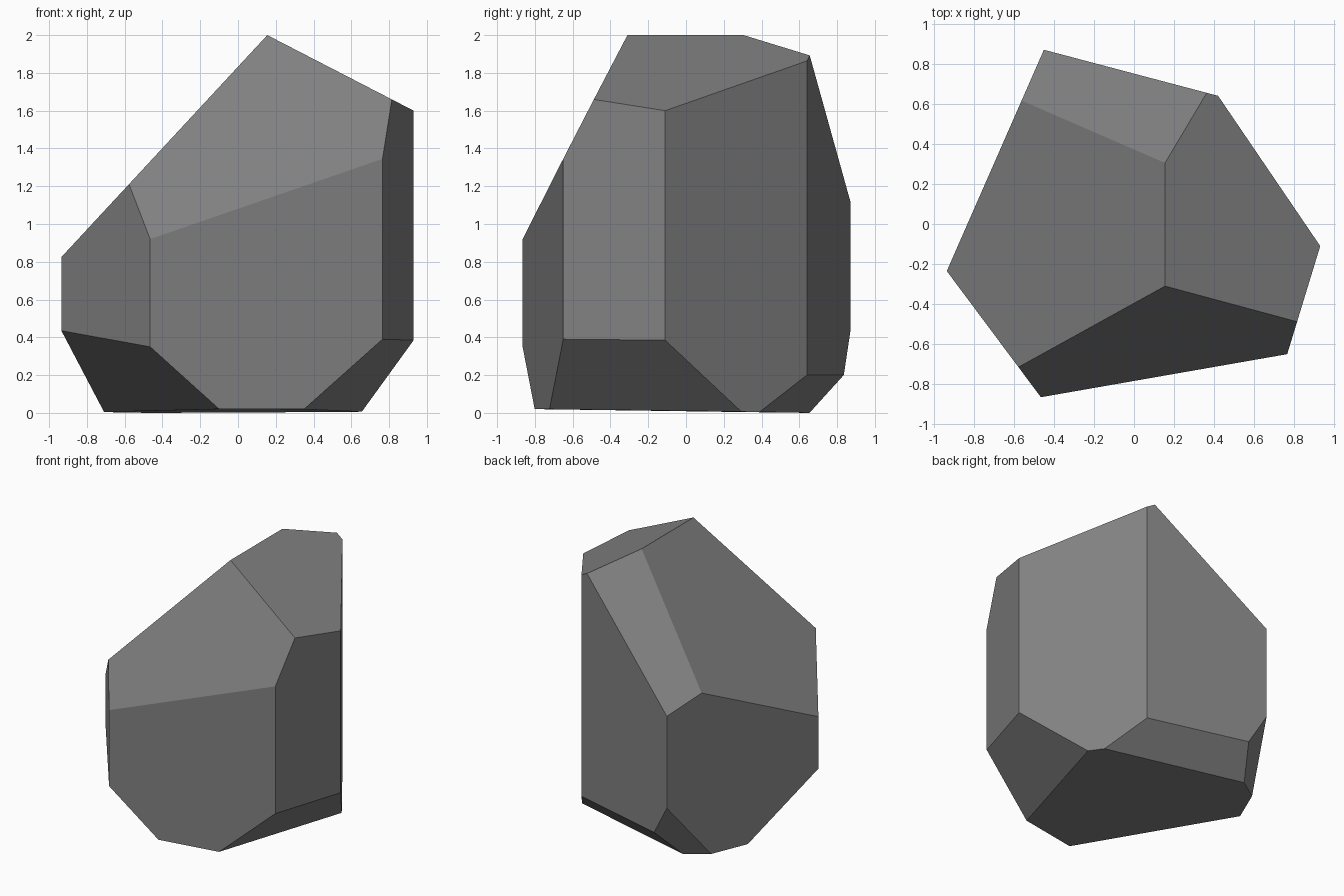
import bpy, bmesh
from mathutils import Vector
from mathutils.geometry import normal

cube = bpy.data.objects.get("Cube")
if cube:
    bpy.data.objects.remove(cube)

# Corners of the upright six-sided block
LEFT, FRONT_L, FRONT_R = (-.935, -.235), (-.465, -.865), (.765, -.65)
RIGHT, BACK_R, BACK_L = (.93, -.11), (.42, .64), (-.45, .87)
outline = [LEFT, FRONT_L, FRONT_R, RIGHT, BACK_R, BACK_L]

bm = bmesh.new()
base = bm.faces.new([bm.verts.new((x, y, -.3)) for x, y in outline])
grown = bmesh.ops.extrude_face_region(bm, geom=[base])["geom"]
bmesh.ops.translate(bm, vec=(0, 0, 2.8),
                    verts=[g for g in grown if isinstance(g, bmesh.types.BMVert)])
bmesh.ops.recalc_face_normals(bm, faces=bm.faces[:])


def chip(a, b, c):
    """Slice off everything outside the plane through three points."""
    a, b, c = Vector(a), Vector(b), Vector(c)
    n = normal(a, b, c)
    if n.dot(Vector((0, 0, .9)) - a) > 0:
        n = -n
    bmesh.ops.bisect_plane(bm, geom=bm.verts[:] + bm.edges[:] + bm.faces[:],
                           dist=.0001, plane_co=a, plane_no=n, clear_outer=True)
    rim = [e for e in bm.edges if e.is_boundary]
    if rim:
        bmesh.ops.edgeloop_fill(bm, edges=rim)
    bmesh.ops.recalc_face_normals(bm, faces=bm.faces[:])


ridge_front, ridge_back = (.155, -.31, 2), (.155, .305, 2)
sole_front, sole_back = (-.1, -.8, .02), (.59, .39, .005)
back_notch = (-.32, .835, .2)

# Upper slopes: left, right, front, back
chip(ridge_front, ridge_back, (*LEFT, .825))
chip(ridge_front, ridge_back, (*RIGHT, 1.6))
chip(ridge_front, (*FRONT_L, .92), (*FRONT_R, 1.345))
chip(ridge_back, (*BACK_L, 1.12), (.36, .655, 1.89))

# Underside, then the chipped lower edges
chip(sole_front, (-.715, .26, .005), sole_back)
chip((*FRONT_L, .35), (*LEFT, .435), sole_front)
chip((*FRONT_R, .39), (*RIGHT, .385), (.35, -.722, .02))
chip((*BACK_R, .2), sole_back, back_notch)
chip((*BACK_L, .43), back_notch, (-.59, .55, .005))

mesh = bpy.data.meshes.new("rock")
bm.to_mesh(mesh)
bm.free()
rock = bpy.data.objects.new("rock", mesh)
bpy.context.collection.objects.link(rock)

# Plain grey stone
stone = bpy.data.materials.new("grey stone")
stone.use_nodes = True
grey = (.22, .22, .22, 1)
stone.diffuse_color = grey
stone.node_tree.nodes["Principled BSDF"].inputs["Base Color"].default_value = grey
mesh.materials.append(stone)
